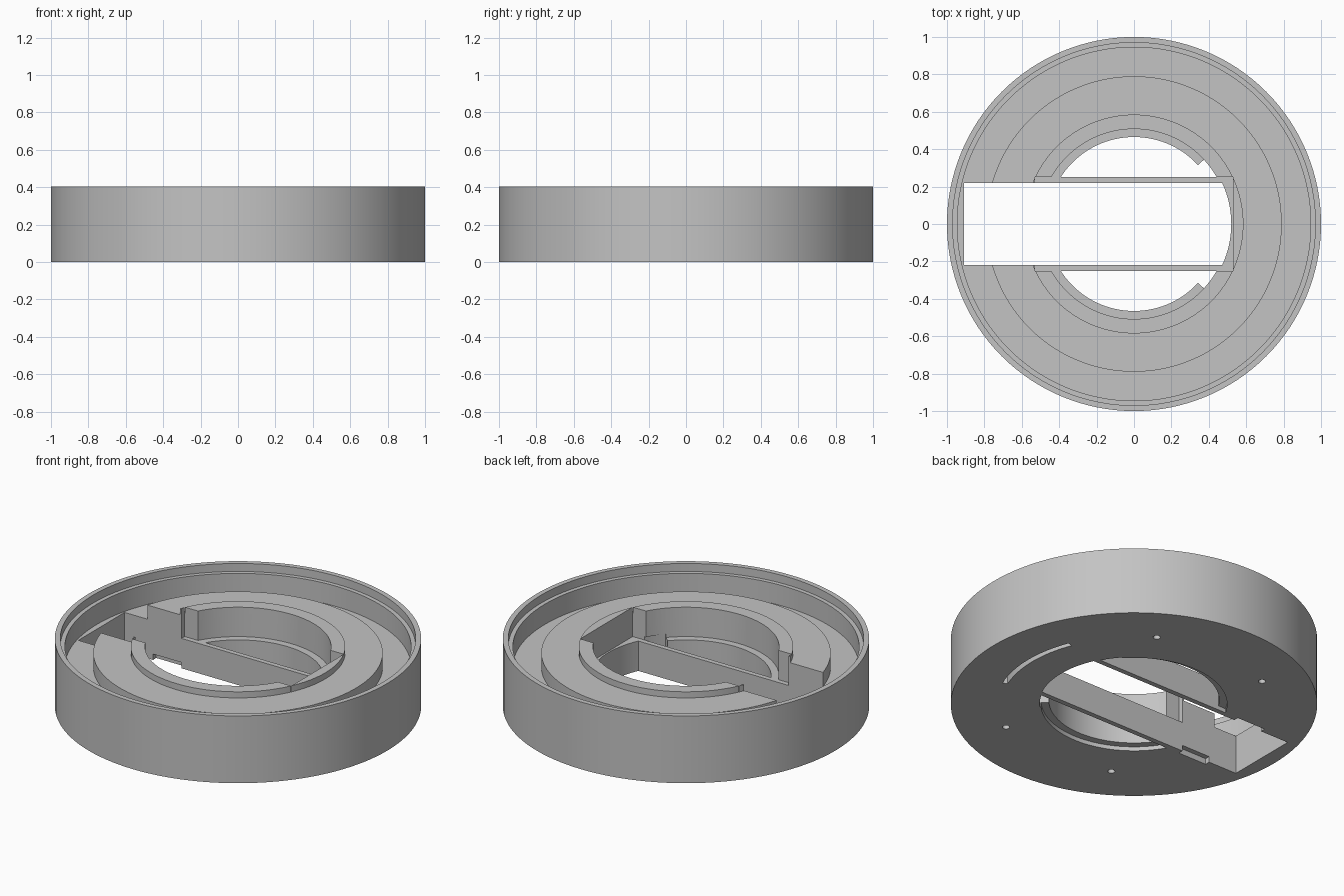
import bpy, bmesh, math

if "Cube" in bpy.data.objects:
    bpy.data.objects.remove(bpy.data.objects["Cube"])

SEG = 128
grey = bpy.data.materials.new("plain_grey")
grey.diffuse_color = (0.55, 0.55, 0.55, 1)
grey.use_nodes = True
grey.node_tree.nodes["Principled BSDF"].inputs["Base Color"].default_value = grey.diffuse_color


def make_object(name, bm):
    bmesh.ops.recalc_face_normals(bm, faces=bm.faces)
    mesh = bpy.data.meshes.new(name)
    bm.to_mesh(mesh)
    bm.free()
    obj = bpy.data.objects.new(name, mesh)
    bpy.context.collection.objects.link(obj)
    return obj


def lathe(name, profile):
    bm = bmesh.new()
    verts = [bm.verts.new((r, 0, z)) for r, z in profile]
    edges = [bm.edges.new(p) for p in zip(verts, verts[1:])]
    bmesh.ops.spin(bm, geom=verts + edges, cent=(0, 0, 0), axis=(0, 0, 1),
                   angle=math.tau, steps=SEG)
    bmesh.ops.remove_doubles(bm, verts=bm.verts, dist=1e-4)
    return make_object(name, bm)


def prism(points, z0, z1):
    bm = bmesh.new()
    low = [bm.verts.new((x, y, z0)) for x, y in points]
    high = [bm.verts.new((x, y, z1)) for x, y in points]
    bm.faces.new(low)
    bm.faces.new(high)
    n = len(points)
    for i in range(n):
        j = (i + 1) % n
        bm.faces.new((low[i], low[j], high[j], high[i]))
    return make_object("cutter", bm)


def arc(r, a0, a1, steps, cx=0, cy=0):
    return [(cx + r * math.cos(a0 + (a1 - a0) * i / steps),
             cy + r * math.sin(a0 + (a1 - a0) * i / steps)) for i in range(steps + 1)]


def box(x0, x1, y, z0, z1):
    return prism([(x0, -y), (x1, -y), (x1, y), (x0, y)], z0, z1)


def cut(body, cutter):
    cutter.hide_render = True
    mod = body.modifiers.new("cut", 'BOOLEAN')
    mod.operation = 'DIFFERENCE'
    mod.solver = 'EXACT'
    mod.object = cutter
    bpy.context.view_layer.objects.active = body
    bpy.ops.object.modifier_apply(modifier=mod.name)
    bpy.data.objects.remove(cutter)


# Round housing: rim, ledge, trough, raised island and inner lip
body = lathe("round_housing", [
    (0, 0), (1, 0), (1, 0.405), (0.97, 0.405), (0.97, 0.357), (0.945, 0.357),
    (0.945, 0.235), (0.79, 0.235), (0.79, 0.32), (0.585, 0.32),
    (0.585, 0.357), (0, 0.357)])

# Upper bore and rectangular pocket down to the top of the cross walls
BORE, WALL_Y, SLOT_Y, LEDGE = 0.508, 0.25, 0.22, 0.18
cut(body, prism(arc(BORE, 0, math.tau * (1 - 1 / SEG), SEG - 1), LEDGE, 0.5))
cut(body, box(-0.53, 0.53, WALL_Y, LEDGE, 0.5))

# Long slot through the base with a rounded end
a = math.asin(SLOT_Y / 0.52)
cut(body, prism([(-0.91, SLOT_Y), (-0.91, -SLOT_Y)] + arc(0.52, -a, a, 16), -0.1, 0.5))

# Shallow notches in the underside of the slot walls
cut(body, box(-0.72, -0.53, WALL_Y, -0.1, 0.035))

for side in (1, -1):
    # Lower bore either side of the cross walls, with a recess under the flange
    for r, top in ((0.465, 0.3), (BORE, 0.025)):
        a = math.asin(WALL_Y / r)
        pts = arc(r, a, math.pi - a, 48)
        cut(body, prism([(x, y * side) for x, y in pts], -0.1, top))
    # Flange gap at the closed end of the slot
    a0, a1 = math.asin(WALL_Y / 0.515), math.radians(42.6)
    pts = arc(0.515, a0, a1, 8) + [(0.44 * math.cos(a1), 0.44 * math.sin(a1)), (0.36, WALL_Y)]
    cut(body, prism([(x, y * side) for x, y in pts], -0.1, 0.2))
    # Blind screw holes in the base
    for sx in (1, -1):
        hole = arc(0.02, 0, math.tau * 15 / 16, 15, sx * 0.375, side * 0.64)
        cut(body, prism(hole, -0.1, 0.1))

# Blind curved groove in the base
a = math.radians(22)
cut(body, prism(arc(0.725, -a, a, 20) + arc(0.755, a, -a, 20), -0.1, 0.1))

# Finish
body.data.materials.clear()
body.data.materials.append(grey)
for p in body.data.polygons:
    p.material_index = 0
bpy.ops.object.select_all(action='DESELECT')
body.select_set(True)
bpy.context.view_layer.objects.active = body
bpy.ops.object.shade_smooth_by_angle(angle=math.radians(30))
